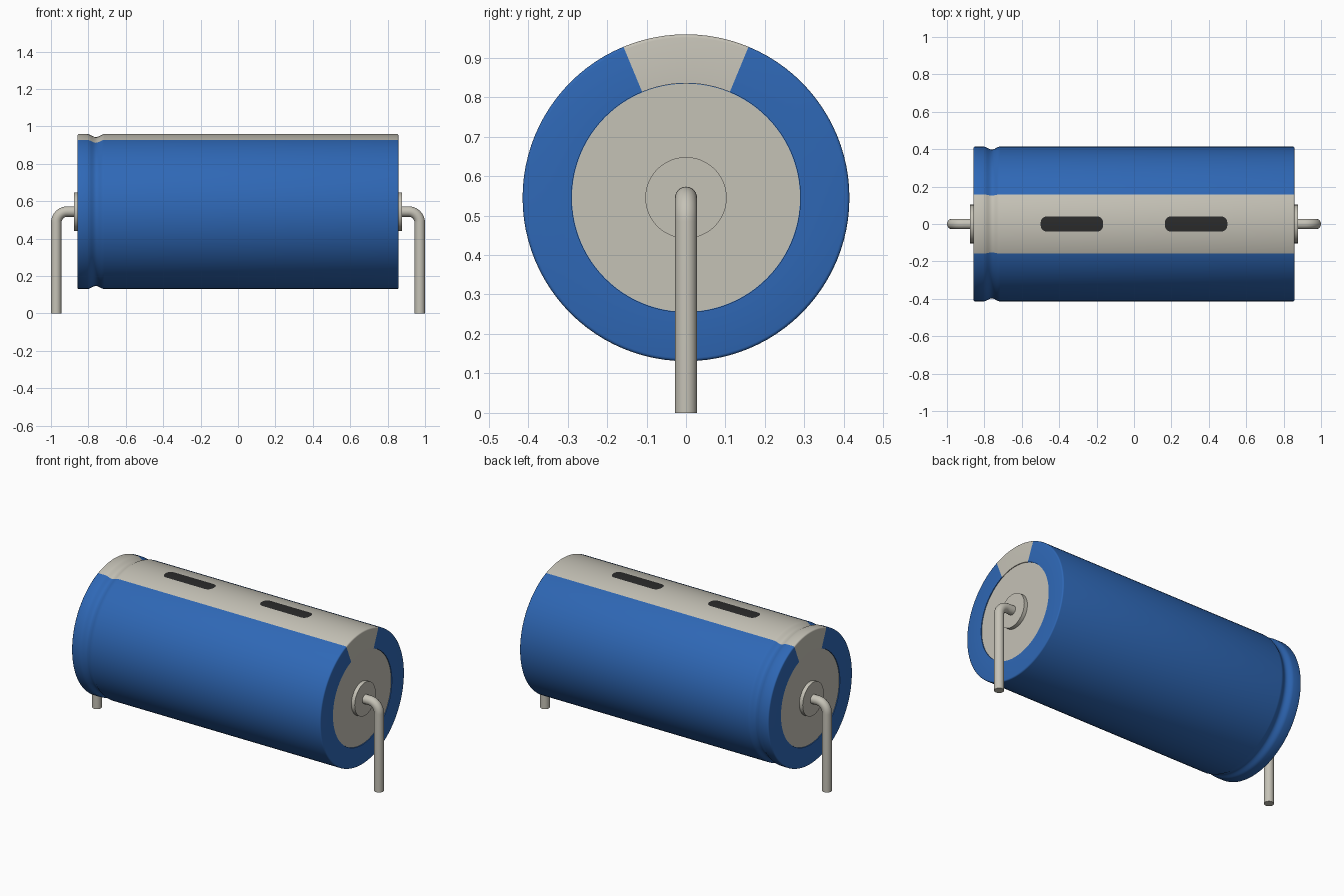
import bpy, bmesh, math

old = bpy.data.objects.get("Cube")
if old:
    bpy.data.objects.remove(old)

AXIS_Z = 0.545      # height of the can's axis
RADIUS = 0.414
HALF = 0.858        # half length of the can
CAP_R = 0.29
SEGMENTS = 96
STRIPE = math.radians(22.5)


def material(name, colour):
    m = bpy.data.materials.new(name)
    m.use_nodes = True
    m.diffuse_color = (*colour, 1)
    m.node_tree.nodes["Principled BSDF"].inputs["Base Color"].default_value = (*colour, 1)
    return m


blue = material("blue sleeve", (0.028, 0.138, 0.468))
grey = material("warm grey", (0.56, 0.54, 0.47))
black = material("dark mark", (0.024, 0.024, 0.024))


def finish(bm, name, mats):
    bmesh.ops.recalc_face_normals(bm, faces=bm.faces)
    mesh = bpy.data.meshes.new(name)
    bm.to_mesh(mesh)
    bm.free()
    obj = bpy.data.objects.new(name, mesh)
    bpy.context.collection.objects.link(obj)
    for m in mats:
        mesh.materials.append(m)
    bpy.ops.object.select_all(action='DESELECT')
    obj.select_set(True)
    bpy.context.view_layer.objects.active = obj
    bpy.ops.object.shade_smooth_by_angle(angle=math.radians(40))
    return obj


def skin(bm, rings):
    """Join matching rings of vertices and close both ends."""
    for a, b in zip(rings, rings[1:]):
        for i in range(len(a)):
            j = (i + 1) % len(a)
            bm.faces.new((a[i], a[j], b[j], b[i]))
    bm.faces.new(rings[0])
    bm.faces.new(rings[-1])


def lathe(name, profile, mats, segments=SEGMENTS):
    """Turn (x, radius) points around the can's axis."""
    bm = bmesh.new()
    rings = []
    for x, r in profile:
        angles = [2 * math.pi * i / segments for i in range(segments)]
        rings.append([bm.verts.new((x, r * math.sin(a), AXIS_Z + r * math.cos(a)))
                      for a in angles])
    skin(bm, rings)
    return finish(bm, name, mats)


# Sleeve with rounded rims, recessed ends and a crimped groove near one end
rim = [(HALF - 0.006, CAP_R), (HALF, CAP_R)]
for k in range(4):
    t = k * math.pi / 6
    rim.append((HALF - 0.008 * (1 - math.cos(t)), RADIUS - 0.008 * (1 - math.sin(t))))
groove = []
for k in range(13):
    t = k / 12
    groove.append((-0.805 + 0.09 * t, RADIUS - 0.016 * math.sin(math.pi * t) ** 2))
profile = [(-x, r) for x, r in rim] + groove + rim[::-1]
sleeve = lathe("sleeve", profile, [blue, grey])

# Pale stripe along the top, wrapping over both rims
for face in sleeve.data.polygons:
    c = face.center
    if abs(math.atan2(c.y, c.z - AXIS_Z)) < STRIPE:
        face.material_index = 1


# Dark rounded marks on the stripe
def mark(name, centre):
    bm = bmesh.new()
    half_len, half_wid, corner, columns = 0.167, 0.041, 0.034, 16
    rows = []
    for i in range(columns + 1):
        y = half_wid * math.sin(math.pi * (i / columns - 0.5))
        inset = max(0, abs(y) - (half_wid - corner))
        reach = half_len - corner + math.sqrt(max(0, corner ** 2 - inset ** 2))
        z = AXIS_Z + math.sqrt((RADIUS + 0.0015) ** 2 - y * y)
        rows.append([bm.verts.new((centre + s * reach, y, z)) for s in (-1, 1)])
    for a, b in zip(rows, rows[1:]):
        bm.faces.new((a[0], a[1], b[1], b[0]))
    obj = finish(bm, name, [black])
    if obj.data.polygons[0].normal.z < 0:
        obj.data.flip_normals()


mark("left_mark", 0.332)
mark("right_mark", -0.332)


# Bent wire lead
def lead(name, side):
    wire, bend, out = 0.028, 0.06, 0.972
    path = [(0.86, AXIS_Z, 0)]
    for k in range(11):
        t = k / 10 * math.pi / 2
        path.append((out - bend + bend * math.sin(t),
                     AXIS_Z - bend + bend * math.cos(t), t))
    path.append((out, 0, math.pi / 2))
    bm = bmesh.new()
    rings = []
    for x, z, t in path:
        ring = []
        for i in range(24):
            a = 2 * math.pi * i / 24
            up = wire * math.cos(a)
            ring.append(bm.verts.new((side * (x + up * math.sin(t)),
                                      wire * math.sin(a), z + up * math.cos(t))))
        rings.append(ring)
    skin(bm, rings)
    finish(bm, name, [grey])


# End cap, boss and lead at each end
for label, side in (("left", 1), ("right", -1)):
    lathe(label + "_end_cap", [(side * 0.82, CAP_R - 0.001), (side * 0.854, CAP_R - 0.001)], [grey])
    lathe(label + "_boss", [(side * 0.84, 0.103), (side * 0.877, 0.103)], [grey], 48)
    lead(label + "_lead", side)
